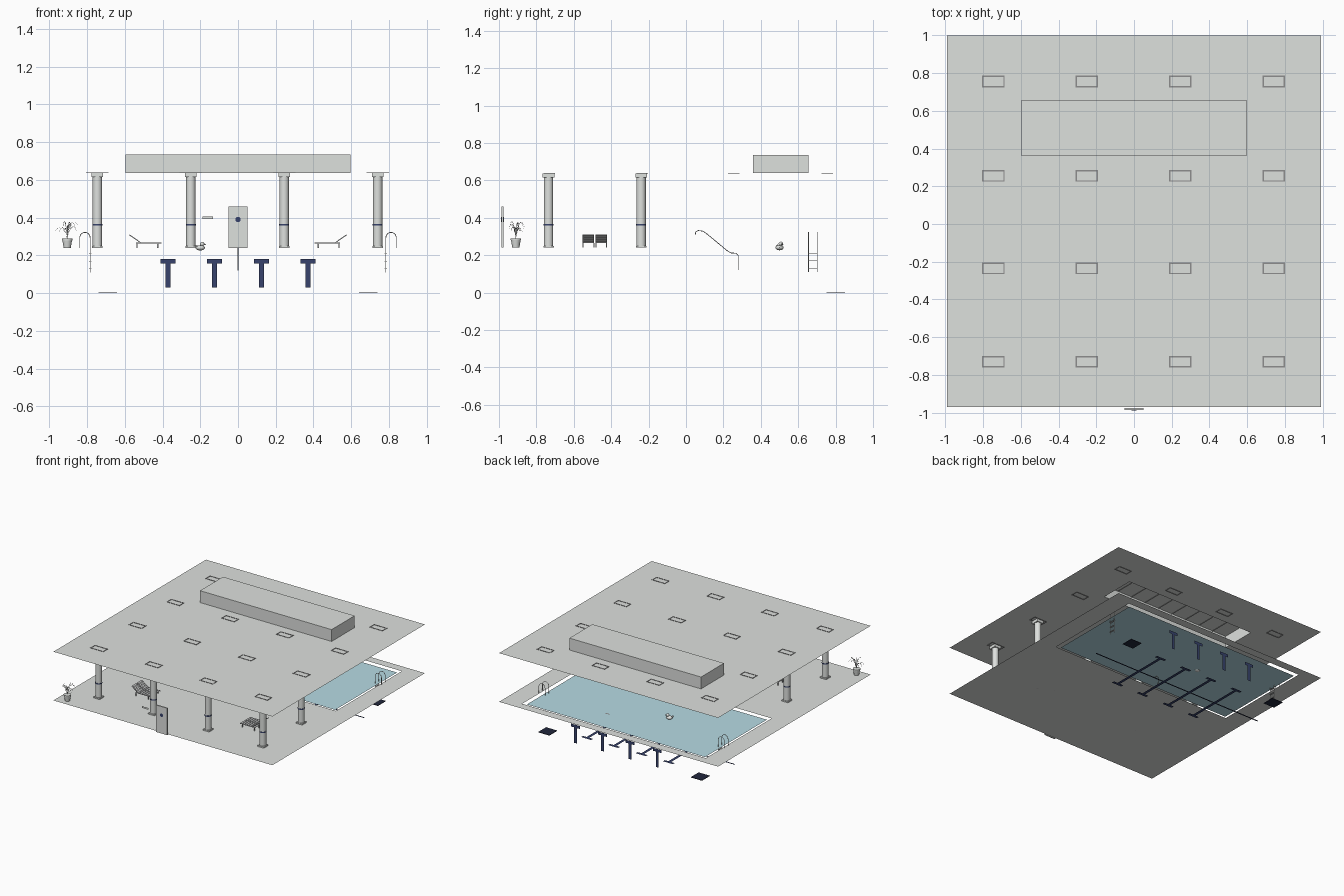
import bpy, bmesh, math, random
from mathutils import Matrix, Vector

cube = bpy.data.objects.get("Cube")
if cube:
    bpy.data.objects.remove(cube)


def material(name, rgb):
    m = bpy.data.materials.new(name)
    m.use_nodes = True
    m.diffuse_color = (*rgb, 1)
    m.node_tree.nodes["Principled BSDF"].inputs["Base Color"].default_value = (*rgb, 1)
    return m


GRAY = material("light gray plaster", (0.73, 0.75, 0.73))
WATER = material("pale blue water", (0.47, 0.71, 0.78))
NAVY = material("navy tile", (0.038, 0.055, 0.15))
BLACK = material("near black grate", (0.015, 0.02, 0.045))
TRIM = material("mid gray trim", (0.27, 0.27, 0.27))
METAL = material("pale metal", (0.55, 0.56, 0.56))


def finish(name, bm, mat, smooth=False):
    me = bpy.data.meshes.new(name)
    bm.to_mesh(me)
    bm.free()
    me.materials.append(mat)
    ob = bpy.data.objects.new(name, me)
    bpy.context.collection.objects.link(ob)
    if smooth:
        bpy.ops.object.select_all(action='DESELECT')
        ob.select_set(True)
        bpy.context.view_layer.objects.active = ob
        bpy.ops.object.shade_smooth_by_angle()
    return ob


def add_box(bm, center, size, tilt=0):
    """Box turned about y by tilt."""
    mat = Matrix.Translation(center) @ Matrix.Rotation(tilt, 4, 'Y') @ Matrix.Diagonal((*size, 1))
    bmesh.ops.create_cube(bm, size=1, matrix=mat)


def boxes(name, items, mat):
    bm = bmesh.new()
    for item in items:
        add_box(bm, *item)
    return finish(name, bm, mat)


def plates(name, items, mat, upright=False):
    """Flat rectangles lying down, or standing and facing the front."""
    bm = bmesh.new()
    turn = Matrix.Rotation(math.pi / 2 if upright else 0, 4, 'X')
    for center, (w, h) in items:
        bmesh.ops.create_grid(bm, x_segments=1, y_segments=1, size=0.5,
                              matrix=Matrix.Translation(center) @ turn @ Matrix.Diagonal((w, h, 1, 1)))
    return finish(name, bm, mat)


def sheet(name, x0, x1, y0, y1, z, mat, hole=None):
    """Flat rectangle, optionally with a rectangular hole."""
    bm = bmesh.new()
    def ring(a, b, c, d):
        return [bm.verts.new((x, y, z)) for x, y in ((a, c), (b, c), (b, d), (a, d))]
    outer = ring(x0, x1, y0, y1)
    if hole:
        inner = ring(*hole)
        for i in range(4):
            j = (i + 1) % 4
            bm.faces.new((outer[i], outer[j], inner[j], inner[i]))
    else:
        bm.faces.new(outer)
    return finish(name, bm, mat)


def tube(name, points, radius, mat):
    cu = bpy.data.curves.new(name, 'CURVE')
    cu.dimensions = '3D'
    cu.bevel_depth = radius
    cu.bevel_resolution = 2
    cu.use_fill_caps = True
    sp = cu.splines.new('POLY')
    sp.points.add(len(points) - 1)
    for p, co in zip(sp.points, points):
        p.co = (*co, 1)
    cu.materials.append(mat)
    ob = bpy.data.objects.new(name, cu)
    bpy.context.collection.objects.link(ob)
    return ob


def cylinder(bm, x, y, z0, z1, r0, r1, sides=20):
    bmesh.ops.create_cone(bm, cap_ends=True, segments=sides, radius1=r0, radius2=r1,
                          depth=z1 - z0, matrix=Matrix.Translation((x, y, (z0 + z1) / 2)))


FLOOR, ROOF, TOP = 0.24, 0.638, 0.735
COLS = [-0.745, -0.25, 0.245, 0.74]

# Floor with an open pool, water set inside the opening
sheet("floor", -0.99, 0.99, -0.97, 1, FLOOR, GRAY, (-0.83, 0.83, 0.08, 0.93))
sheet("water", -0.805, 0.805, 0.105, 0.905, 0.232, WATER)

# Ceiling with raised skylight well
WELL = (-0.595, 0.595, 0.36, 0.655)
sheet("ceiling", -0.99, 0.99, -0.97, 1, ROOF, GRAY, WELL)
sheet("skylight_roof", *WELL, TOP, GRAY)
zc, h = (ROOF + TOP) / 2, TOP - ROOF
yc, d = (WELL[2] + WELL[3]) / 2, WELL[3] - WELL[2]
walls = [((s * 0.594, yc, zc), (0.002, d, h)) for s in (-1, 1)]
walls += [((0, y, zc), (1.19, 0.002, h)) for y in WELL[2:]]
boxes("skylight_walls", walls, GRAY)
boxes("skylight_bars", [((-0.595 + 1.19 * i / 9, yc, TOP - 0.003), (0.003, d, 0.004))
                        for i in range(1, 9)], TRIM)

# Ceiling light frames
frames = []
for x in COLS:
    for y in (-0.73, -0.235, 0.255, 0.755):
        for s in (-1, 1):
            frames.append(((x + s * 0.056, y, ROOF), (0.007, 0.06, 0.005)))
            frames.append(((x, y + s * 0.027, ROOF), (0.12, 0.007, 0.005)))
boxes("light_frames", frames, TRIM)

# Columns with plinth, capital and navy band
for x in COLS:
    for y in (-0.735, -0.24):
        bm = bmesh.new()
        cylinder(bm, x, y, FLOOR, ROOF, 0.025, 0.025)
        add_box(bm, (x, y, FLOOR + 0.005), (0.056, 0.056, 0.01))
        add_box(bm, (x, y, ROOF - 0.012), (0.062, 0.062, 0.022))
        finish("column", bm, GRAY, True)
        bm = bmesh.new()
        cylinder(bm, x, y, 0.358, 0.367, 0.0265, 0.0265)
        finish("column_band", bm, NAVY, True)

# Entrance door with round window, and wall sign
boxes("door", [((0, -0.981, 0.35), (0.1, 0.01, 0.22))], GRAY)
bm = bmesh.new()
bmesh.ops.create_cone(bm, cap_ends=True, segments=24, radius1=0.014, radius2=0.014, depth=0.014,
                      matrix=Matrix.Translation((0, -0.981, 0.39)) @ Matrix.Rotation(math.pi / 2, 4, 'X'))
finish("door_window", bm, NAVY)
plates("wall_sign", [((-0.16, -0.969, 0.4), (0.055, 0.014))], GRAY, True)

# Lane targets on the end wall, lane lines and drains on the pool bottom
targets, lines = [], []
for x in (-0.37, -0.125, 0.125, 0.37):
    targets.append(((x, 0.9, 0.168), (0.08, 0.024)))
    targets.append(((x, 0.9, 0.093), (0.026, 0.126)))
    lines.append(((x, 0.5, 0.015), (0.024, 0.476)))
    lines += [((x, y, 0.015), (0.09, 0.024)) for y in (0.25, 0.75)]
lines.append(((0, 0.5, 0.014), (1.58, 0.012)))
plates("lane_targets", targets, NAVY, True)
plates("lane_lines", lines, NAVY)
boxes("drains", [((s * 0.69, 0.8, 0.002), (0.1, 0.1, 0.004)) for s in (-1, 1)], BLACK)

# Pool ladders
for s in (-1, 1):
    for y in (0.655, 0.702):
        arch = [(s * (0.811 + 0.028 * math.cos(a)), y, 0.292 + 0.03 * math.sin(a))
                for a in (math.pi * i / 10 for i in range(11))]
        tube("ladder_rail", [(s * 0.839, y, FLOOR)] + arch + [(s * 0.783, y, 0.11)], 0.002, METAL)
    boxes("ladder_rungs", [((s * 0.783, 0.678, z), (0.014, 0.047, 0.003))
                           for z in (0.13, 0.17, 0.21)], METAL)

# Handrail at the steps
rail = [(0.05, 0.31), (0.052, 0.325), (0.065, 0.332), (0.09, 0.328), (0.11, 0.315),
        (0.225, 0.22), (0.24, 0.212), (0.268, 0.21), (0.28, 0.198), (0.28, 0.12)]
tube("handrail", [(0, y, z) for y, z in rail], 0.002, METAL)

# Loungers, backrests on the outer sides
for s in (-1, 1):
    for y in (-0.522, -0.453):
        parts = [((s * (0.414 + 0.02 * i), y, 0.268), (0.016, 0.062, 0.003)) for i in range(6)]
        for i in range(4):
            t = (i + 0.6) / 4
            parts.append(((s * (0.515 + 0.06 * t), y, 0.268 + 0.042 * t), (0.014, 0.062, 0.003), -s * 0.61))
        for e in (-1, 1):
            ye = y + e * 0.029
            parts.append(((s * 0.462, ye, 0.266), (0.115, 0.004, 0.005)))
            parts.append(((s * 0.545, ye, 0.288), (0.073, 0.004, 0.005), -s * 0.61))
            parts += [((s * x, ye, 0.253), (0.006, 0.005, 0.026)) for x in (0.425, 0.535)]
        parts.append(((s * 0.525, y, 0.266), (0.03, 0.062, 0.004)))
        boxes("lounger", parts, METAL)

# Potted plant with long arching leaves
PX, PY = -0.905, -0.91
bm = bmesh.new()
cylinder(bm, PX, PY, FLOOR, 0.282, 0.019, 0.026)
cylinder(bm, PX, PY, 0.28, 0.29, 0.028, 0.028)
finish("plant_pot", bm, GRAY, True)
random.seed(4)
bm = bmesh.new()
for k in range(12):
    a = k * 2.4
    reach, rise = random.uniform(0.045, 0.075), random.uniform(0.055, 0.1)
    out = Vector((math.cos(a), math.sin(a) * 0.75, 0))
    side = Vector((-out.y, out.x, 0))
    prev = None
    for i in range(7):
        t = i / 6
        c = Vector((PX, PY, 0.288)) + out * reach * t ** 1.3
        c.z += rise * (2.1 * t - 1.5 * t ** 3)
        w = 0.0008 + 0.0045 * math.sin(math.pi * t) ** 2 * t
        pair = [bm.verts.new(c + side * w), bm.verts.new(c - side * w)]
        if prev:
            bm.faces.new((prev[0], prev[1], pair[1], pair[0]))
        prev = pair
finish("plant_leaves", bm, GRAY)

# Floating toy duck
bm = bmesh.new()
for loc, size in (((-0.2, 0.5, 0.24), (0.025, 0.022, 0.014)), ((-0.19, 0.507, 0.26), (0.012, 0.012, 0.012)),
                  ((-0.177, 0.515, 0.259), (0.007, 0.006, 0.003)), ((-0.222, 0.49, 0.25), (0.008, 0.008, 0.006))):
    bmesh.ops.create_uvsphere(bm, u_segments=16, v_segments=10, radius=1,
                              matrix=Matrix.Translation(loc) @ Matrix.Diagonal((*size, 1)))
finish("toy_duck", bm, GRAY, True)

# Small float on the water
plates("water_float", [((0.22, 0.7, 0.234), (0.04, 0.012))], TRIM)
